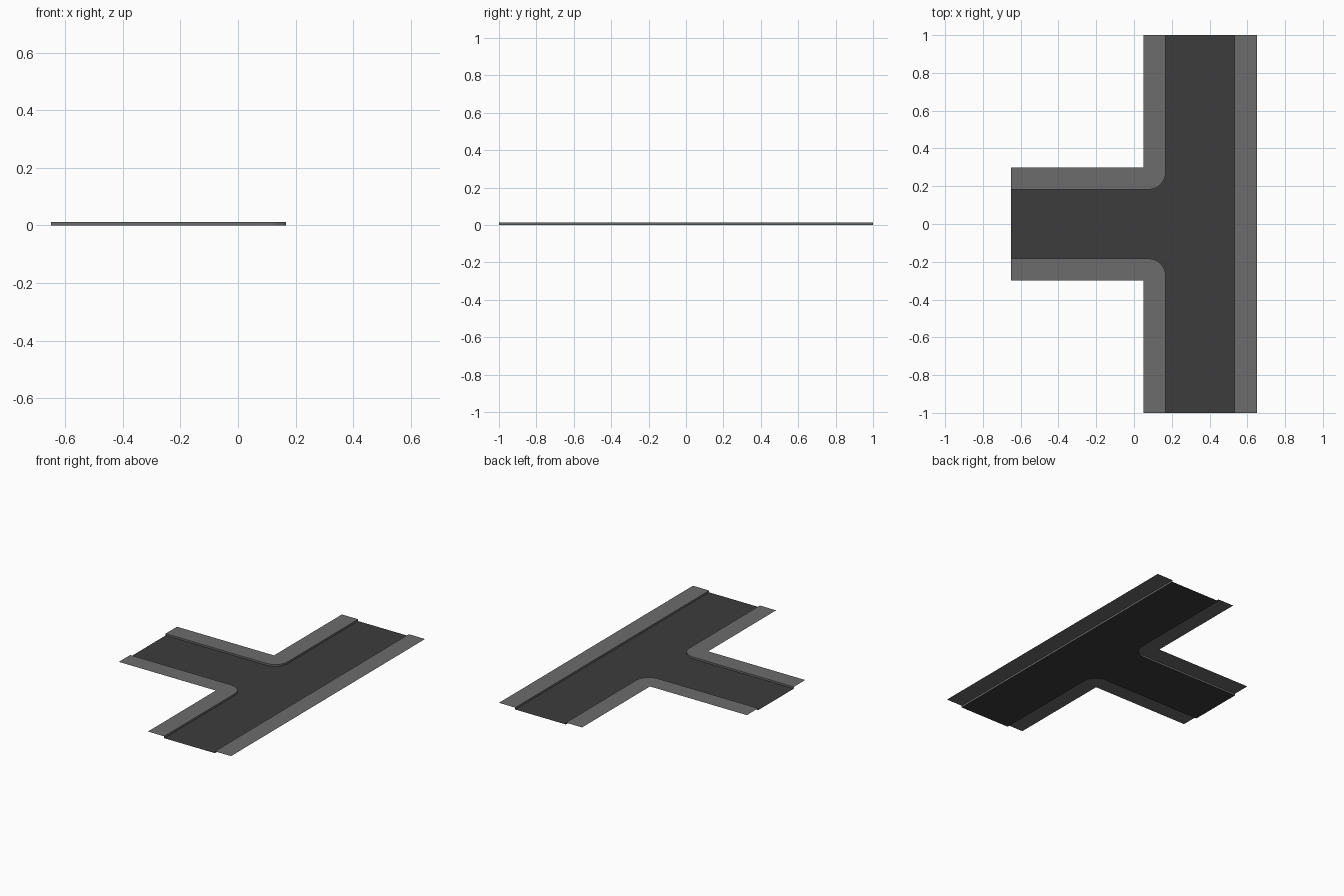
import bpy, math

if "Cube" in bpy.data.objects:
    bpy.data.objects.remove(bpy.data.objects["Cube"])

H = 0.012                    # kerb height
X0, X1 = -0.65, 0.65         # overall extents in x
EDGE = 0.117                 # pavement width
HALF = 0.183                 # half width of the carriageway
XL, XR = X1 - EDGE - 2 * HALF, X1 - EDGE   # main road edges
R = 0.09                     # kerb corner radius
SEG = 10


def material(name, v):
    m = bpy.data.materials.new(name)
    m.diffuse_color = (v, v, v, 1)
    m.use_nodes = True
    m.node_tree.nodes["Principled BSDF"].inputs["Base Color"].default_value = m.diffuse_color
    return m


def build(name, strips, mat, mirror=False):
    """Each strip is a pair of equally long rails joined by faces."""
    verts, faces, index = [], [], {}

    def vid(p):
        key = tuple(round(c, 5) for c in p)
        if key not in index:
            index[key] = len(verts)
            verts.append(key)
        return index[key]

    for a, b in strips:
        for i in range(len(a) - 1):
            ids = [vid(p) for p in (a[i], b[i], b[i + 1], a[i + 1])]
            faces.append(list(dict.fromkeys(ids)))
    me = bpy.data.meshes.new(name)
    me.from_pydata(verts, [], faces)
    me.materials.append(mat)
    ob = bpy.data.objects.new(name, me)
    bpy.context.collection.objects.link(ob)
    if mirror:
        mod = ob.modifiers.new("Mirror", 'MIRROR')
        mod.use_axis = (False, True, False)
    bpy.context.view_layer.objects.active = ob
    ob.select_set(True)
    bpy.ops.object.shade_smooth_by_angle(angle=math.radians(30))
    ob.select_set(False)
    return ob


def at(points, z):
    return [(x, y, z) for x, y in points]


asphalt = material("asphalt", 0.045)
paving = material("paving", 0.15)

# Rounded kerb line from the side road into the main road
arc = [(XL - R + R * math.sin(t), HALF + R - R * math.cos(t))
       for t in (math.pi / 2 * i / SEG for i in range(SEG + 1))]
kerb = [(X0, HALF)] + arc + [(XL, 1)]
corner = (X1 - 2 * EDGE - 2 * HALF, HALF + EDGE)
outer = [(X0, corner[1])] + [corner] * len(arc) + [(corner[0], 1)]

# Corner pavements: top sheet and kerb face
build("corner_pavement",
      [(at(outer, H), at(kerb, H)), (at(kerb, H), at(kerb, 0))],
      paving, mirror=True)

# Straight pavement along the far side
inner_line, outer_line = [(XR, 1), (XR, -1)], [(X1, 1), (X1, -1)]
build("straight_pavement",
      [(at(outer_line, H), at(inner_line, H)),
       (at(inner_line, H), at(inner_line, 0))], paving)

# Road surface: side road with flared mouth, plus main road
side = kerb[:-1]
ys = [-1, -HALF - R, HALF + R, 1]
build("road",
      [(at(side, 0), at([(x, -y) for x, y in side], 0)),
       (at([(XR, y) for y in ys], 0)[::-1], at([(XL, y) for y in ys], 0)[::-1])],
      asphalt)
